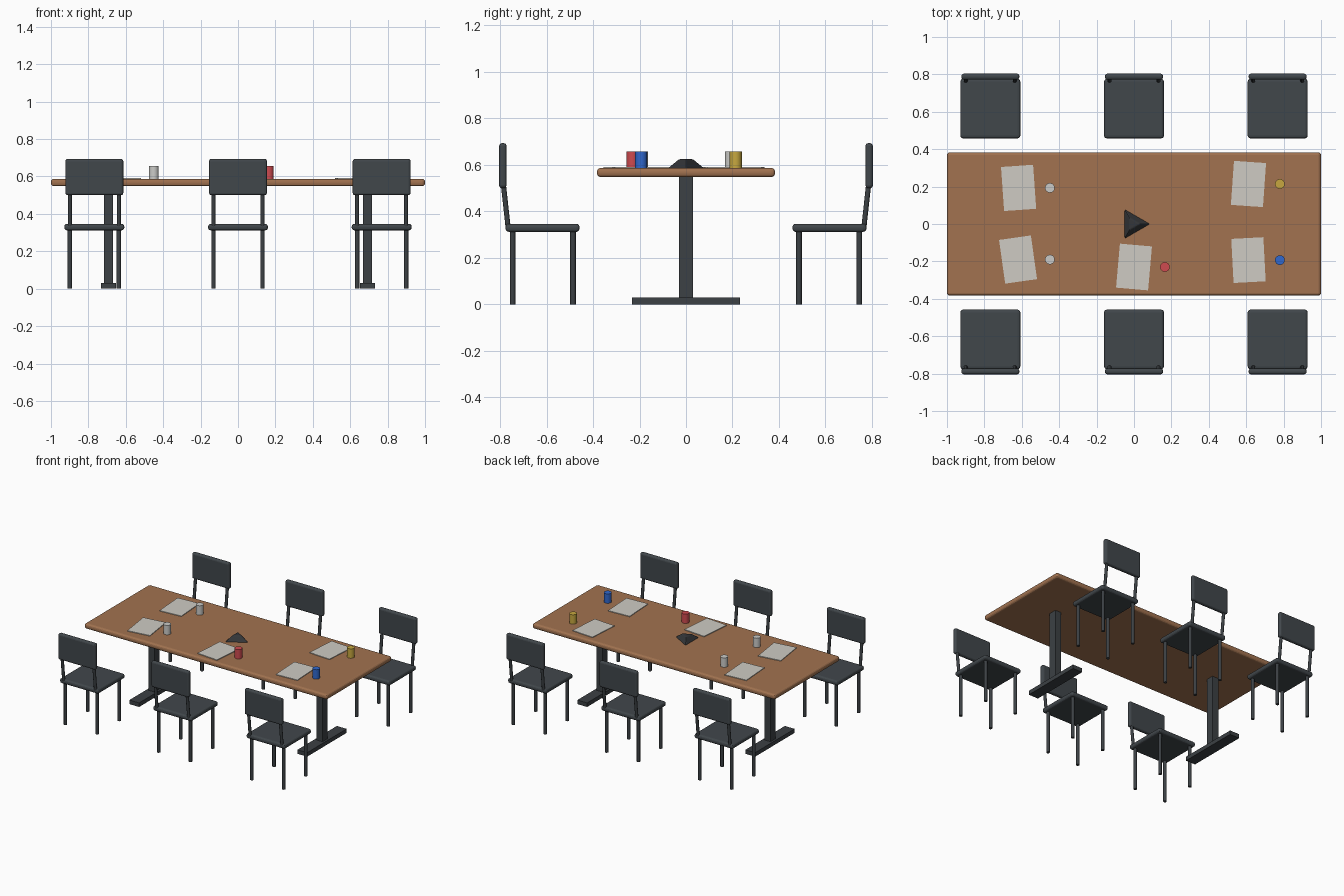
import bpy
from math import radians
from mathutils import Vector

if "Cube" in bpy.data.objects:
    bpy.data.objects.remove(bpy.data.objects["Cube"], do_unlink=True)


def material(name, r, g, b):
    mat = bpy.data.materials.new(name)
    mat.use_nodes = True
    mat.diffuse_color = (r, g, b, 1)
    bsdf = mat.node_tree.nodes["Principled BSDF"]
    bsdf.inputs["Base Color"].default_value = (r, g, b, 1)
    bsdf.inputs["Roughness"].default_value = 0.7
    return mat


wood = material("warm wood", 0.36, 0.17, 0.08)
fabric = material("charcoal fabric", 0.053, 0.063, 0.071)
metal = material("dark metal", 0.045, 0.052, 0.058)
plastic = material("black plastic", 0.035, 0.037, 0.041)
paper = material("paper white", 0.62, 0.6, 0.55)
ceramic = material("ceramic white", 0.6, 0.6, 0.58)
red = material("mug red", 0.62, 0.07, 0.08)
blue = material("mug blue", 0.03, 0.14, 0.62)
yellow = material("mug yellow", 0.57, 0.39, 0.05)


def finish(obj, name, mat, bevel=0, segments=3):
    obj.name = name
    obj.data.materials.append(mat)
    if bevel:
        mod = obj.modifiers.new("Rounded edges", "BEVEL")
        mod.width, mod.segments = bevel, segments
    return obj


def box(name, low, high, mat, bevel=0, segments=3, turn=0):
    low, high = Vector(low), Vector(high)
    bpy.ops.mesh.primitive_cube_add(size=1, location=(low + high) / 2)
    obj = bpy.context.object
    obj.scale = high - low
    bpy.ops.object.transform_apply(location=False, rotation=False, scale=True)
    obj.rotation_euler.z = radians(turn)
    return finish(obj, name, mat, bevel, segments)


def rod(name, start, end, radius, mat, sides=12):
    start, end = Vector(start), Vector(end)
    axis = end - start
    bpy.ops.mesh.primitive_cylinder_add(vertices=sides, radius=radius,
                                        depth=axis.length, location=(start + end) / 2)
    obj = bpy.context.object
    obj.rotation_euler = axis.to_track_quat("Z", "Y").to_euler()
    bpy.ops.object.shade_smooth_by_angle(angle=radians(40))
    return finish(obj, name, mat)


# Table with two pedestal legs
TOP = 0.587
box("table_top", (-1, -0.383, 0.548), (1, 0.383, TOP), wood, 0.015)
for side, label in ((-1, "right"), (1, "left")):
    x = side * 0.692
    box(f"{label}_table_column", (x - 0.025, -0.03, 0.02), (x + 0.025, 0.03, 0.555), metal)
    box(f"{label}_table_foot", (x - 0.04, -0.232, 0), (x + 0.04, 0.232, 0.03), metal)


# Chairs facing the table; s is the side of the table
def chair(cx, s, tag):
    def slab(name, half, y0, y1, z0, z1, bevel):
        box(f"{tag}_{name}", (cx - half, min(s * y0, s * y1), z0),
            (cx + half, max(s * y0, s * y1), z1), fabric, bevel)

    slab("seat", 0.16, 0.458, 0.776, 0.312, 0.347, 0.014)
    slab("backrest", 0.155, 0.772, 0.804, 0.5, 0.694, 0.013)
    for dx in (-0.131, 0.131):
        for y in (0.486, 0.746):
            rod(f"{tag}_leg", (cx + dx, s * y, 0), (cx + dx, s * y, 0.32), 0.012, metal)
        rod(f"{tag}_back_support", (cx + dx, s * 0.765, 0.33),
            (cx + dx, s * 0.787, 0.53), 0.011, metal)


for s, row in ((-1, "front"), (1, "back")):
    for cx, place in ((-0.768, "right"), (0, "middle"), (0.768, "left")):
        chair(cx, s, f"{row}_{place}_chair")

# Sheets of paper and mugs at each place: paper x, y, turn, mug x, mug colour
places = (
    (-0.617, 0.193, 4, -0.45, ceramic),
    (-0.62, -0.19, 8, -0.45, ceramic),
    (0, -0.23, -5, 0.165, red),
    (0.612, 0.214, -4, 0.78, yellow),
    (0.612, -0.193, 3, 0.78, blue),
)
for x, y, turn, mug_x, colour in places:
    box("paper_sheet", (x - 0.086, y - 0.118, TOP - 0.002),
        (x + 0.086, y + 0.118, TOP + 0.005), paper, turn=turn)
    rod("mug", (mug_x, y, TOP - 0.002), (mug_x, y, 0.657), 0.026, colour, 20)

# Three-sided conference speaker
bpy.ops.mesh.primitive_cone_add(vertices=3, radius1=0.095, radius2=0.038,
                                depth=0.04, location=(-0.005, 0, TOP + 0.018))
speaker = bpy.context.object
# Point one corner towards the model's left
corner = max((v.co for v in speaker.data.vertices), key=lambda c: c.y)
speaker.rotation_euler.z = -radians(90) if corner.y > 0.09 else 0
finish(speaker, "conference_speaker", plastic, 0.006, 2)
